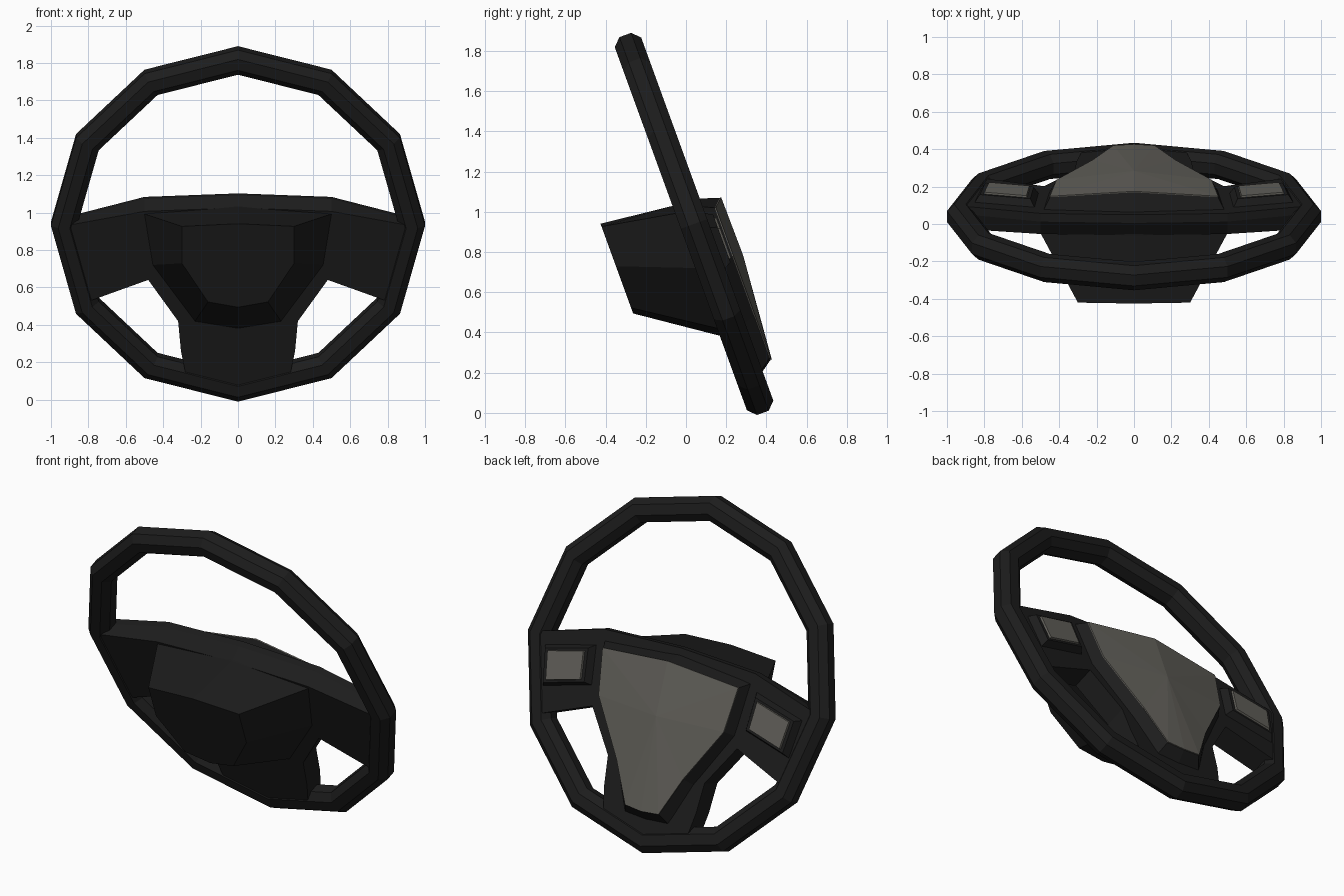
import bpy, bmesh, math
from mathutils import Vector

if "Cube" in bpy.data.objects:
    bpy.data.objects.remove(bpy.data.objects["Cube"])

TILT = math.radians(20)
C, S = math.cos(TILT), math.sin(TILT)


def place(x, v, w):
    """Wheel-plane coords (across, up the wheel, toward the driver) to world."""
    return Vector((x, 0.04 - S * v + C * w, 0.94 + C * v + S * w))


def material(name, rgb):
    m = bpy.data.materials.new(name)
    m.diffuse_color = (*rgb, 1)
    m.use_nodes = True
    m.node_tree.nodes["Principled BSDF"].inputs["Base Color"].default_value = m.diffuse_color
    return m


DARK = material("dark_plastic", (0.012, 0.012, 0.012))
GREY = material("grey_trim", (0.125, 0.12, 0.105))


def finish(bm, name, mat):
    bmesh.ops.recalc_face_normals(bm, faces=bm.faces)
    me = bpy.data.meshes.new(name)
    bm.to_mesh(me)
    bm.free()
    me.materials.append(mat)
    ob = bpy.data.objects.new(name, me)
    bpy.context.collection.objects.link(ob)
    return ob


def loft(name, sections, mat, peak=None):
    """Skin closed sections of (x, v, w) points; peak fans the last cap to a point."""
    bm = bmesh.new()
    rings = [[bm.verts.new(place(*p)) for p in sec] for sec in sections]
    n = len(rings[0])
    for a, b in zip(rings, rings[1:]):
        for i in range(n):
            j = (i + 1) % n
            bm.faces.new((a[i], a[j], b[j], b[i]))
    bm.faces.new(rings[0])
    if peak:
        p = bm.verts.new(place(*peak))
        for i in range(n):
            bm.faces.new((rings[-1][i], rings[-1][(i + 1) % n], p))
    else:
        bm.faces.new(rings[-1])
    return finish(bm, name, mat)


def mirrored(half, w=None):
    """Half outline, top centre to bottom centre, mirrored across x = 0."""
    pts = [p if w is None else (p[0], p[1], w) for p in half]
    return pts + [(-p[0], *p[1:]) for p in reversed(pts) if p[0] > 0]


# rim: 12-sided ring with a chamfered square section
a, b = 0.07, 0.031
profile = [(a, -b), (a, b), (b, a), (-b, a), (-a, b), (-a, -b), (-b, -a), (b, -a)]
bm = bmesh.new()
loops = []
for k in range(12):
    t = k * math.pi / 6
    loops.append([bm.verts.new(place((0.93 + r) * math.cos(t), (0.93 + r) * math.sin(t), w))
                  for r, w in profile])
for k in range(12):
    p, q = loops[k], loops[(k + 1) % 12]
    for i in range(8):
        j = (i + 1) % 8
        bm.faces.new((p[i], p[j], q[j], q[i]))
finish(bm, "rim", DARK)


# spokes: one plate with two side arms and a lower stem
def plate(top, w):
    return mirrored([(0, top), (0.5, top - 0.02), (0.94, 0.01), (0.82, -0.425), (0.48, -0.295),
                     (0.32, -0.53), (0.305, -0.7), (0.27, -0.88), (0, -0.95)], w)


loft("spokes", [plate(0.115, -0.065), plate(0.155, 0.02), plate(0.15, 0.065)], DARK)

# column shroud on the front side
base = [(0, 0.12), (0.5, 0.08), (0.455, -0.21), (0.23, -0.53), (0, -0.57)]
nose = [(0, 0.16), (0.3, 0.145), (0.3, -0.065), (0.16, -0.285), (0, -0.315)]
loft("column_shroud", [mirrored(base, 0.0), mirrored(base, -0.065), mirrored(nose, -0.437)], DARK)

# centre pad: dark surround and faceted grey cover
pad = [(0, 0.078, 0.172), (0.45, 0.04, 0.13), (0.415, -0.217, 0.13),
       (0.22, -0.53, 0.13), (0.11, -0.755, 0.13), (0, -0.765, 0.133)]
surround = [(0, 0.115), (0.49, 0.075), (0.455, -0.235), (0.26, -0.56), (0.15, -0.81), (0, -0.82)]
rim_of_pad = [(x, v, w - 0.006) for x, v, w in pad]
loft("pad_surround", [mirrored(surround, 0.05), mirrored(rim_of_pad)], DARK, peak=(0, -0.23, 0.16))
loft("pad_cover", [mirrored(rim_of_pad), mirrored(pad)], GREY, peak=(0, -0.23, 0.176))

# switch panels on both arms
panel = [(0.80, -0.065), (0.575, -0.01), (0.56, -0.165), (0.775, -0.22)]
cx = sum(p[0] for p in panel) / 4
cv = sum(p[1] for p in panel) / 4


def grown(f, w, side):
    return [(side * (cx + f * (x - cx)), cv + f * (v - cv), w) for x, v in panel]


for side, label in ((1, "right"), (-1, "left")):
    loft("switch_bezel_" + label, [grown(1.5, 0.05, side), grown(1.2, 0.105, side)], DARK)
    loft("switch_panel_" + label, [grown(1.05, 0.1, side), grown(1.0, 0.115, side)], GREY)
